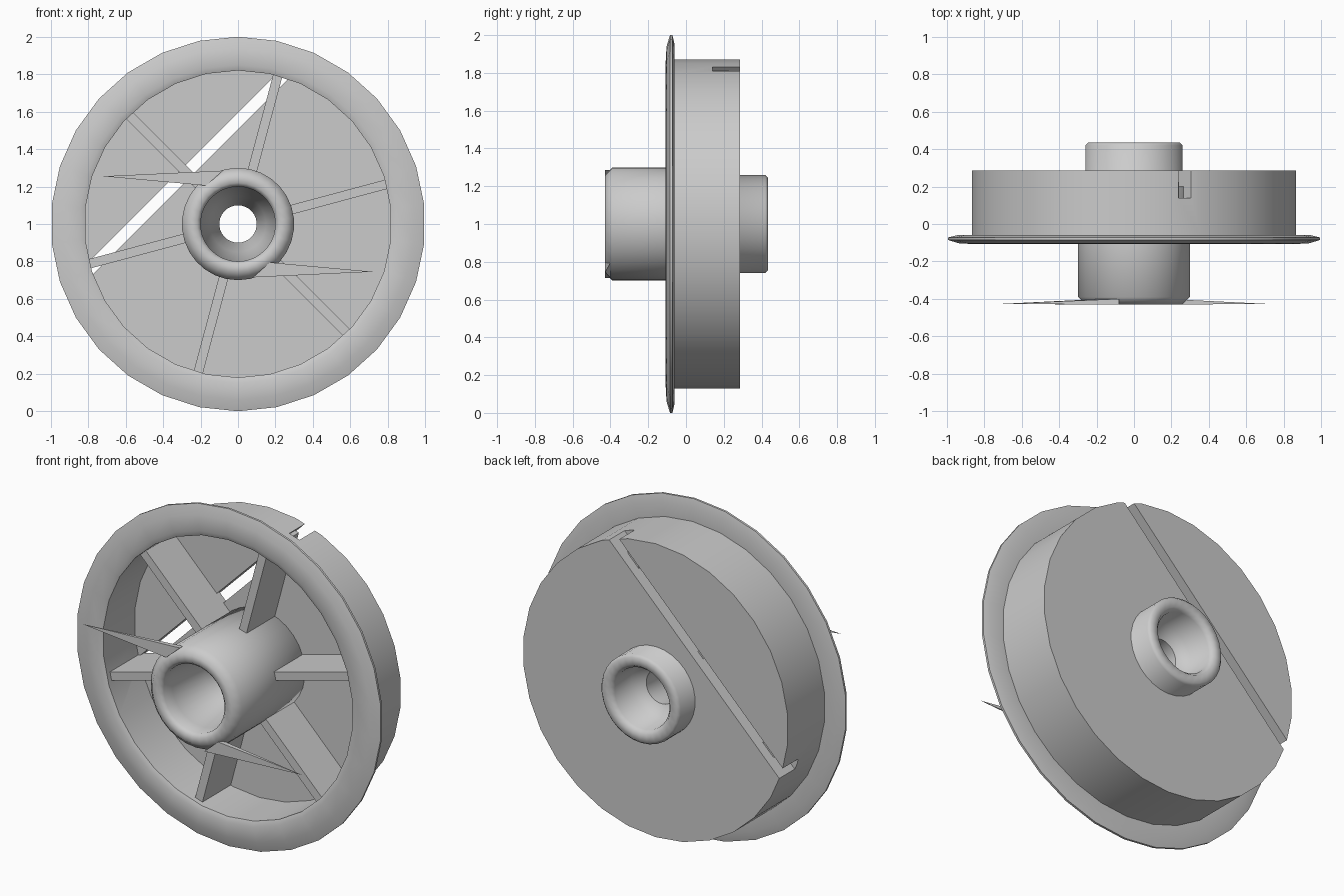
import bpy, bmesh, math
from mathutils import Matrix, Vector

if "Cube" in bpy.data.objects:
    bpy.data.objects.remove(bpy.data.objects["Cube"])

grey = bpy.data.materials.new("plain grey")
grey.use_nodes = True
COLOUR = (0.6, 0.6, 0.6, 1)
grey.diffuse_color = COLOUR
grey.node_tree.nodes["Principled BSDF"].inputs["Base Color"].default_value = COLOUR

AXLE = Vector((0, 0, 1))   # wheel centre, axis along y
SIDES = 30


def finish(name, bm, smooth=None):
    bmesh.ops.recalc_face_normals(bm, faces=bm.faces)
    bmesh.ops.translate(bm, verts=bm.verts, vec=AXLE)
    mesh = bpy.data.meshes.new(name)
    bm.to_mesh(mesh)
    bm.free()
    mesh.materials.append(grey)
    obj = bpy.data.objects.new(name, mesh)
    bpy.context.collection.objects.link(obj)
    if smooth:
        bpy.ops.object.select_all(action="DESELECT")
        obj.select_set(True)
        bpy.context.view_layer.objects.active = obj
        bpy.ops.object.shade_smooth_by_angle(angle=math.radians(smooth))
    return obj


def lathe(name, profile, smooth):
    """Spin a closed (radius, y) profile around the axle."""
    bm = bmesh.new()
    rings = []
    for i in range(SIDES):
        a = math.tau * i / SIDES
        rings.append([bm.verts.new((r * math.sin(a), y, r * math.cos(a)))
                      for r, y in profile])
    n = len(profile)
    for i in range(SIDES):
        here, there = rings[i], rings[(i + 1) % SIDES]
        for j in range(n):
            k = (j + 1) % n
            bm.faces.new((here[j], here[k], there[k], there[j]))
    return finish(name, bm, smooth)


def box(name, size, centre, turn):
    """Box placed in the wheel plane, then turned about the axle."""
    bm = bmesh.new()
    place = Matrix.Rotation(-turn, 4, "Y") @ Matrix.Translation(centre)
    bmesh.ops.create_cube(bm, size=1, matrix=place @ Matrix.Diagonal((*size, 1)))
    return finish(name, bm)


# Rim drum with front flange and back web
wheel = lathe("rim_and_web", [
    (0.82, -0.095), (0.85, -0.108), (0.94, -0.103), (1.0, -0.085),
    (1.0, -0.072), (0.95, -0.06), (0.87, -0.06), (0.87, 0.285),
    (0.24, 0.285), (0.24, 0.2), (0.82, 0.2)], 50)

# Straight slot across the web, notching the drum at both ends
cutter = box("slot_cutter", (2, 0.2, 0.062), (0, 0.24, 0.389), math.radians(45))
cutter.hide_render = True
cutter.hide_viewport = True
cutter.display_type = "WIRE"
slot = wheel.modifiers.new("slot", "BOOLEAN")
slot.operation = "DIFFERENCE"
slot.solver = "EXACT"
slot.object = cutter

# Hub with stepped bore
lathe("hub", [
    (0.2, -0.41), (0.22, -0.43), (0.26, -0.43), (0.30, -0.39), (0.30, 0.22),
    (0.26, 0.25), (0.26, 0.42), (0.245, 0.435), (0.2, 0.435), (0.18, 0.41),
    (0.17, 0.27), (0.1, 0.23), (0.1, 0.02), (0.15, -0.1), (0.2, -0.33)], 60)

# Six ribs between hub and rim
for i in range(6):
    box(f"rib_{i + 1}", (0.57, 0.29, 0.05), (0.555, 0.08, 0),
        math.radians(15 + 60 * i))

# Two thin pointed fins on the front of the hub
for side, name in ((1, "right_fin"), (-1, "left_fin")):
    bm = bmesh.new()
    tip = bm.verts.new((-0.72 * side, -0.427, 0.255 * side))
    outline = [(-0.08, 0.285), (-0.17, 0.205)]
    front, back = [[bm.verts.new((x * side, y, z * side)) for x, z in outline]
                   for y in (-0.43, -0.4)]
    for face in ((tip, *front), (tip, *back), (tip, front[0], back[0]),
                 (tip, front[1], back[1]), (front[0], front[1], back[1], back[0])):
        bm.faces.new(face)
    finish(name, bm)
